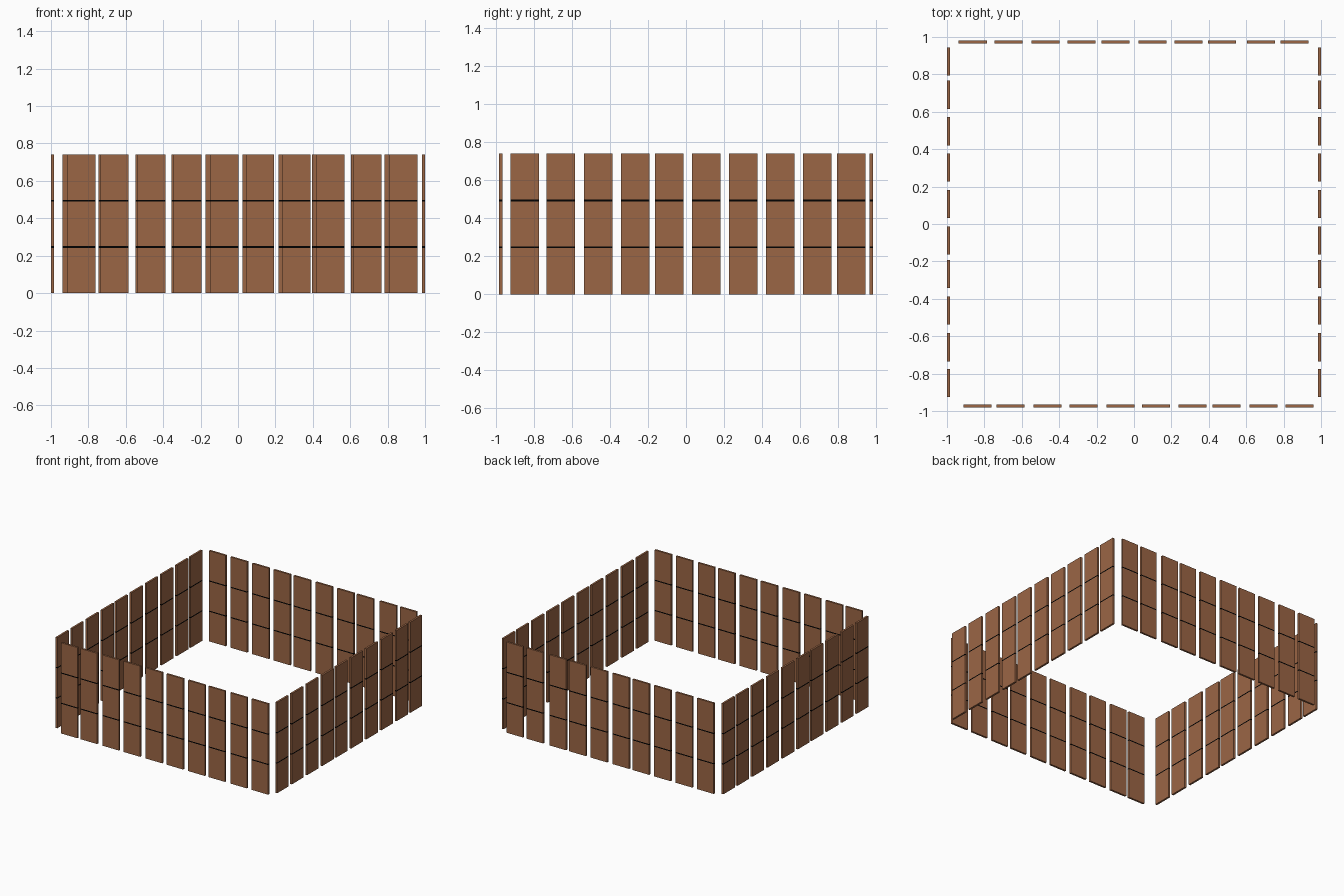
import bpy, bmesh

if "Cube" in bpy.data.objects:
    bpy.data.objects.remove(bpy.data.objects["Cube"])

def material(name, rgb):
    m = bpy.data.materials.new(name)
    m.diffuse_color = (*rgb, 1)
    m.use_nodes = True
    m.node_tree.nodes["Principled BSDF"].inputs["Base Color"].default_value = m.diffuse_color
    return m

wood = material("brown wood", (0.33, 0.133, 0.06))
black = material("black band", (0.0, 0.0, 0.0))

W, T, H, BAND = 0.15, 0.016, 0.74, 0.009
CUTS = (H / 3, 2 * H / 3)

def plank(name, cx, cy, sx, sy):
    """Upright board with two thin black bands cut into it."""
    bm = bmesh.new()
    bmesh.ops.create_cube(bm, size=1)
    for v in bm.verts:
        v.co = (cx + v.co.x * sx, cy + v.co.y * sy, (v.co.z + 0.5) * H)
    for z in CUTS:
        for s in (-0.5, 0.5):
            bmesh.ops.bisect_plane(bm, geom=bm.verts[:] + bm.edges[:] + bm.faces[:],
                                   plane_co=(0, 0, z + s * BAND), plane_no=(0, 0, 1))
    # band faces are the ones centred on a cut height
    for f in bm.faces:
        c = f.calc_center_median()
        f.material_index = int(any(abs(c.z - z) < BAND / 4 for z in CUTS))
    me = bpy.data.meshes.new(name)
    bm.to_mesh(me)
    bm.free()
    me.materials.append(wood)
    me.materials.append(black)
    bpy.context.collection.objects.link(bpy.data.objects.new(name, me))

# start position of each slightly irregular board
front = (-0.912, -0.735, -0.537, -0.345, -0.147, 0.042, 0.238, 0.42, 0.618, 0.81)
back = (-0.937, -0.745, -0.548, -0.355, -0.174, 0.024, 0.217, 0.395, 0.603, 0.784)
side = (-0.924, -0.734, -0.537, -0.342, -0.164, 0.032, 0.226, 0.421, 0.616, 0.795)

for i in range(10):
    plank(f"front_plank_{i}", front[i] + W / 2, -0.974, W, T)
    plank(f"back_plank_{i}", back[i] + W / 2, 0.974, W, T)
    for label, s in (("left", -1), ("right", 1)):
        plank(f"{label}_plank_{i}", s * (1 - T / 2), side[i] + W / 2, T, W)
